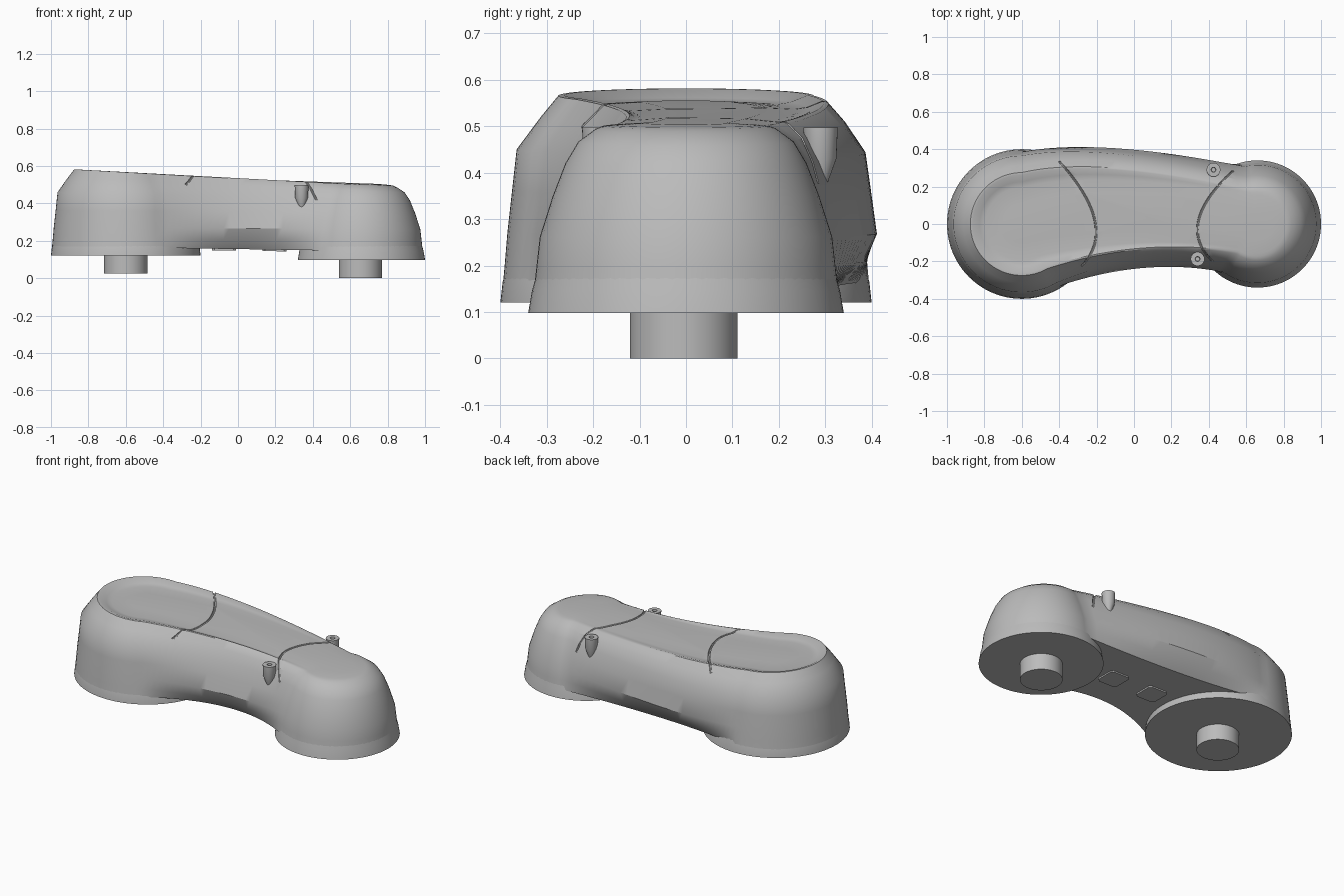
import bpy, bmesh
from math import cos, sin, pi, radians
from mathutils import Vector
from mathutils.bvhtree import BVHTree

old = bpy.data.objects.get("Cube")
if old:
    bpy.data.objects.remove(old, do_unlink=True)

grey = bpy.data.materials.new("light_grey")
grey.use_nodes = True
colour = (0.5, 0.5, 0.5, 1)
grey.diffuse_color = colour
grey.node_tree.nodes["Principled BSDF"].inputs["Base Color"].default_value = colour

LARGE_X, SMALL_X = -0.6, 0.66


def loft(name, rings):
    """Skin a stack of equal-length rings and cap both ends."""
    bm = bmesh.new()
    rows = [[bm.verts.new(p) for p in ring] for ring in rings]
    n = len(rows[0])
    for low, high in zip(rows, rows[1:]):
        for i in range(n):
            j = (i + 1) % n
            bm.faces.new((low[i], low[j], high[j], high[i]))
    bm.faces.new(rows[0][::-1])
    bm.faces.new(rows[-1])
    bmesh.ops.recalc_face_normals(bm, faces=bm.faces)
    mesh = bpy.data.meshes.new(name)
    bm.to_mesh(mesh)
    bm.free()
    mesh.materials.append(grey)
    obj = bpy.data.objects.new(name, mesh)
    bpy.context.collection.objects.link(obj)
    return obj


def smooth(obj, angle=32):
    bpy.ops.object.select_all(action='DESELECT')
    obj.select_set(True)
    bpy.context.view_layer.objects.active = obj
    bpy.ops.object.shade_smooth_by_angle(angle=radians(angle))


def lathe(name, x, y, profile, sides=64):
    obj = loft(name, [[(x + r * cos(2 * pi * i / sides), y + r * sin(2 * pi * i / sides), z)
                       for i in range(sides)] for r, z in profile])
    smooth(obj)
    return obj


def bend(start, middle, end, steps):
    """Points of a parabola that passes through the middle point."""
    a, m, b = Vector(start), Vector(middle), Vector(end)
    c = 2 * m - (a + b) / 2
    return [a * (1 - t) ** 2 + c * 2 * t * (1 - t) + b * t * t
            for t in (i / steps for i in range(steps + 1))]


def arc(x, r, start, end, steps):
    angles = [radians(start + (end - start) * i / steps) for i in range(steps + 1)]
    return [Vector((x + r * cos(a), r * sin(a))) for a in angles]


def outline(z_large, z_small, r_large, r_small, back, front):
    """Two round ends joined by a bulging back and a hollow front."""
    small = arc(SMALL_X, r_small, -125, 103, 40)
    large = arc(LARGE_X, r_large, 90, 300, 40)
    pts = small + bend(small[-1], (-0.1, back), large[0], 28)[1:-1]
    pts += large + bend(large[-1], (0.05, front), small[0], 28)[1:-1]
    slope = (z_small - z_large) / (SMALL_X - LARGE_X)
    return [(p.x, p.y, z_large + slope * (p.x - LARGE_X)) for p in pts]


# Arm body: underside, walls, shoulder, rim, sunken top panel
body = loft("arm_body", [outline(*level) for level in (
    (.165, .145, .394, .328, .33, -.17),
    (.21, .20, .390, .322, .375, -.21),
    (.27, .262, .385, .315, .405, -.235),
    (.36, .35, .375, .287, .39, -.215),
    (.45, .42, .365, .26, .375, -.19),
    (.52, .467, .313, .232, .337, -.16),
    (.566, .494, .275, .195, .30, -.135),
    (.567, .499, .262, .182, .29, -.128),
    (.552, .501, .225, .172, .262, -.115),
    (.547, .503, .195, .155, .235, -.10),
    (.552, .507, .10, .09, .17, -.03),
)])

# Curved seams cut across the top
bm = bmesh.new()
bm.from_mesh(body.data)
tree = BVHTree.FromBMesh(bm)
bm.free()
for ends in (((-.40, .335), (-.21, .02), (-.28, -.225)),
             ((.53, .285), (.345, .02), (.42, -.2))):
    path = [tree.ray_cast(Vector((p.x, p.y, 1)), Vector((0, 0, -1)))[0]
            for p in bend(*ends, 40)]
    rings = []
    for i, p in enumerate(path):
        along = path[min(i + 1, 40)] - path[max(i - 1, 0)]
        turn = along.to_track_quat('Z', 'Y')
        rings.append([p + turn @ Vector((cos(k * pi / 4), sin(k * pi / 4), 0)) * .006
                      for k in range(8)])
    cutter = loft("seam_cutter", rings)
    cutter.hide_render = True
    cut = body.modifiers.new("seam", 'BOOLEAN')
    cut.operation = 'DIFFERENCE'
    cut.solver = 'EXACT'
    cut.object = cutter
    bpy.context.view_layer.objects.active = body
    bpy.ops.object.modifier_apply(modifier="seam")
    bpy.data.objects.remove(cutter, do_unlink=True)
smooth(body)

# Round bases and mounting stubs under both ends
lathe("large_base", LARGE_X, 0, ((.40, .12), (.395, .165), (.37, .25)), 96)
lathe("small_base", SMALL_X, 0, ((.34, .098), (.332, .145), (.30, .26)), 96)
lathe("large_stub", LARGE_X, -.005, ((.116, .025), (.116, .14)))
lathe("small_stub", SMALL_X - .005, -.005, ((.116, 0), (.116, .14)))

# Screw bosses beside the top panel
for name, x, y in (("back_boss", .425, .29), ("front_boss", .34, -.187)):
    lathe(name, x, y, ((.012, .37), (.034, .43), (.037, .497), (.013, .497), (.011, .475)), 32)

# Access plates under the bridge
for name, x, z in (("large_side_plate", -.075, .153), ("small_side_plate", .195, .149)):
    h, c = .065, .05
    corners = ((h, -c), (h, c), (c, h), (-c, h), (-h, c), (-h, -c), (-c, -h), (c, -h))
    loft(name, [[(x + u, v + .06, k - .016 * u) for u, v in corners]
                for k in (z - .005, z + .004)])
